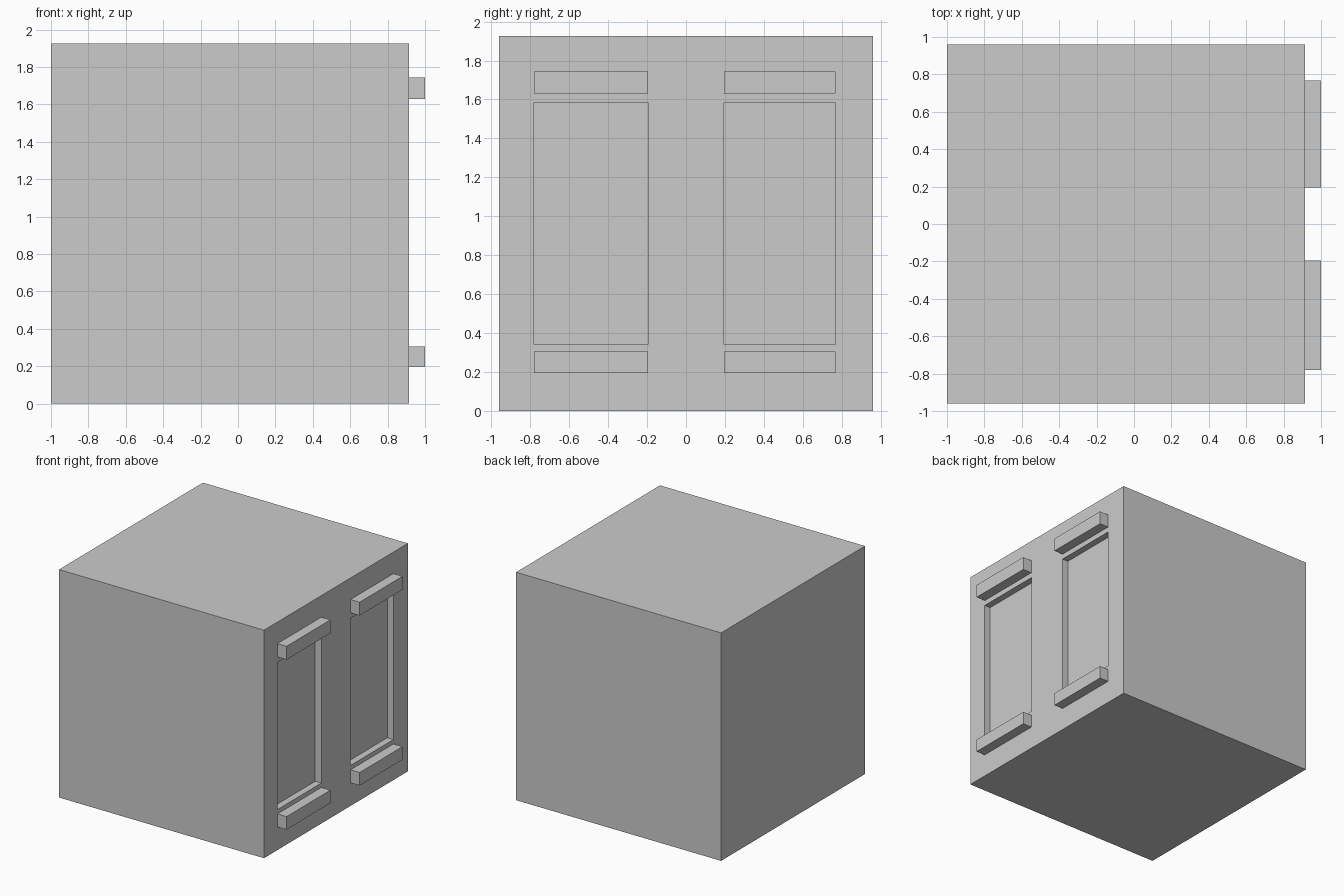
import bpy

if "Cube" in bpy.data.objects:
    bpy.data.objects.remove(bpy.data.objects["Cube"])

WALL_X = 0.915          # outer plane of the window wall
RECESS = 0.057          # depth of the window openings
WINDOWS = {"left": (-0.78, -0.195), "right": (0.195, 0.767)}


def box(name, x, y, z):
    """Axis-aligned box from (min, max) ranges."""
    bpy.ops.mesh.primitive_cube_add(size=1)
    ob = bpy.context.object
    ob.name = name
    for v in ob.data.vertices:
        v.co = [r[0] if c < 0 else r[1] for c, r in zip(v.co, (x, y, z))]
    return ob


# Main block of the building
body = box("building_body", (-1.0, WALL_X), (-0.96, 0.96), (0.0, 1.925))

for side, span in WINDOWS.items():
    # Recessed window opening
    cutter = box(f"{side}_window_cutter", (WALL_X - RECESS, WALL_X + 0.2), span, (0.342, 1.585))
    cutter.hide_render = True
    cutter.display_type = 'WIRE'
    mod = body.modifiers.new(f"{side}_window_recess", 'BOOLEAN')
    mod.operation = 'DIFFERENCE'
    mod.solver = 'EXACT'
    mod.object = cutter

    # Projecting sill below and lintel above
    box(f"{side}_window_sill", (WALL_X, 1.0), span, (0.195, 0.305))
    box(f"{side}_window_lintel", (WALL_X, 1.0), span, (1.63, 1.743))
